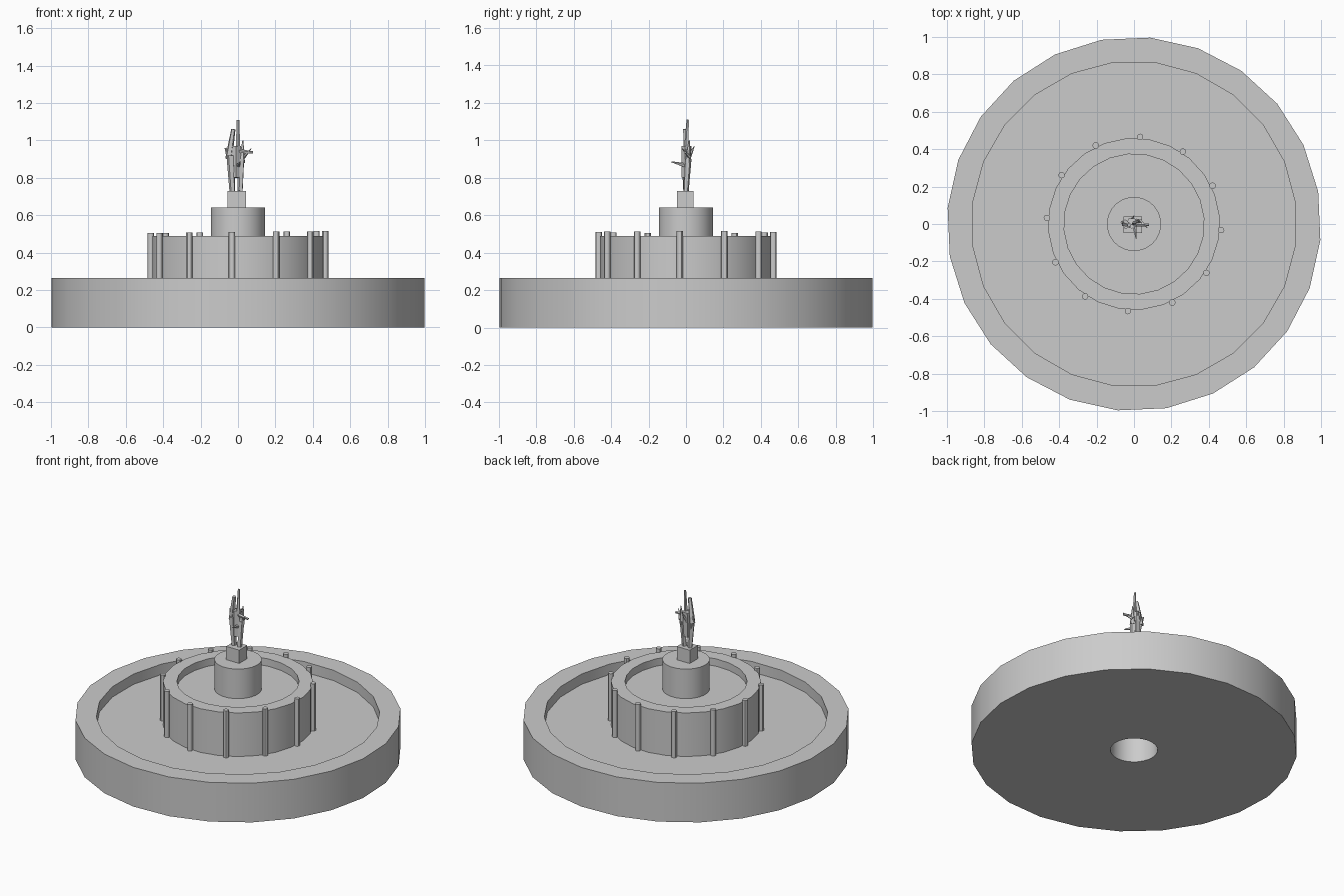
import bpy
import bmesh
from math import cos, sin, radians, tau
from mathutils import Matrix, Vector

default_cube = bpy.data.objects.get("Cube")
if default_cube:
    bpy.data.objects.remove(default_cube, do_unlink=True)

# Single stone colour
stone = bpy.data.materials.new("grey stone")
stone.use_nodes = True
stone.diffuse_color = (0.6, 0.6, 0.6, 1)
stone.node_tree.nodes["Principled BSDF"].inputs["Base Color"].default_value = (0.6, 0.6, 0.6, 1)


def finish(name, bm, smooth=False):
    """Turn a bmesh into a named stone object."""
    mesh = bpy.data.meshes.new(name)
    bm.to_mesh(mesh)
    bm.free()
    mesh.materials.append(stone)
    obj = bpy.data.objects.new(name, mesh)
    bpy.context.collection.objects.link(obj)
    if smooth:
        bpy.ops.object.select_all(action="DESELECT")
        obj.select_set(True)
        bpy.context.view_layer.objects.active = obj
        bpy.ops.object.shade_smooth_by_angle(angle=radians(30))
    return obj


def lathe(name, profile, sides=24):
    """Revolve (radius, height, turn in degrees) points, listed from the bottom up the outside."""
    bm = bmesh.new()
    rings = []
    for radius, height, turn in profile:
        angles = [radians(turn) + tau * i / sides for i in range(sides)]
        rings.append([bm.verts.new((radius * cos(a), radius * sin(a), height)) for a in angles])
    for low, high in zip(rings, rings[1:]):
        for i in range(sides):
            j = (i + 1) % sides
            bm.faces.new((low[i], low[j], high[j], high[i]))
    return finish(name, bm, smooth=True), rings


def rod(bm, start, end, r_start, r_end, sides):
    """Add a tapered rod between two points."""
    start, end = Vector(start), Vector(end)
    axis = end - start
    turn = axis.to_track_quat("Z", "Y").to_matrix().to_4x4()
    bmesh.ops.create_cone(bm, cap_ends=True, segments=sides, radius1=r_start, radius2=r_end,
                          depth=axis.length, matrix=Matrix.Translation((start + end) / 2) @ turn)


# Wide lower basin, open underneath in the middle
FLOOR = 0.195
lathe("lower_basin", [(0.145, 0, 10), (1, 0, 10), (1, 0.265, 10), (0.87, 0.265, 7.5),
                      (0.87, FLOOR, 7.5), (0.145, FLOOR, 10)])

# Raised upper basin
lathe("upper_basin", [(0.46, FLOOR, 5), (0.46, 0.49, 5), (0.375, 0.49, 5),
                      (0.375, 0.44, 5), (0.145, 0.44, 10)])

# Hollow central pedestal, closed on top
lathe("pedestal", [(0.145, 0, 10), (0.145, 0.64, 10), (0.001, 0.64, 10)])

# Ring of slim posts around the upper basin
bm = bmesh.new()
for i in range(12):
    a = radians(30 * i - 4)
    x, y = 0.467 * cos(a), 0.467 * sin(a)
    rod(bm, (x, y, FLOOR - 0.01), (x, y, 0.51 + 0.005 * cos(a)), 0.017, 0.017, 12)
finish("posts", bm, smooth=True)

# Square plinth
bm = bmesh.new()
bmesh.ops.create_cube(bm, size=1, matrix=Matrix.Translation((-0.007, -0.004, 0.685))
                      @ Matrix.Diagonal((0.097, 0.086, 0.09, 1)))
finish("plinth", bm)

# Jagged statue built of tapered shards: start, end, start radius, end radius
shards = {
    "left_leg": ((0.012, 0, 0.73), (0.016, 0.01, 0.9), 0.015, 0.02),
    "right_leg": ((-0.03, 0, 0.73), (-0.04, -0.005, 0.92), 0.016, 0.022),
    "torso": ((-0.012, 0, 0.8), (-0.012, 0.005, 0.97), 0.024, 0.03),
    "right_shoulder": ((-0.05, 0.005, 0.9), (-0.025, -0.005, 1.06), 0.02, 0.012),
    "right_elbow": ((-0.04, 0, 0.86), (-0.066, 0.01, 0.96), 0.012, 0.006),
    "raised_spike": ((0.0, 0, 0.92), (0, 0.01, 1.11), 0.014, 0.007),
    "left_shoulder": ((0.02, 0.01, 0.88), (0.026, 0.018, 1.0), 0.018, 0.003),
    "left_arm": ((-0.02, 0, 0.945), (0.08, -0.005, 0.935), 0.014, 0.007),
    "left_hand": ((0.03, 0.02, 0.91), (0.07, -0.02, 0.955), 0.01, 0.002),
    "front_spike": ((0.0, 0, 0.865), (0.012, -0.078, 0.885), 0.013, 0.003),
    "back_spike": ((-0.02, 0.01, 0.9), (0.0, 0.045, 0.97), 0.014, 0.002),
}
for part, (start, end, r_start, r_end) in shards.items():
    bm = bmesh.new()
    rod(bm, start, end, r_start, r_end, 5)
    finish("statue_" + part, bm)
